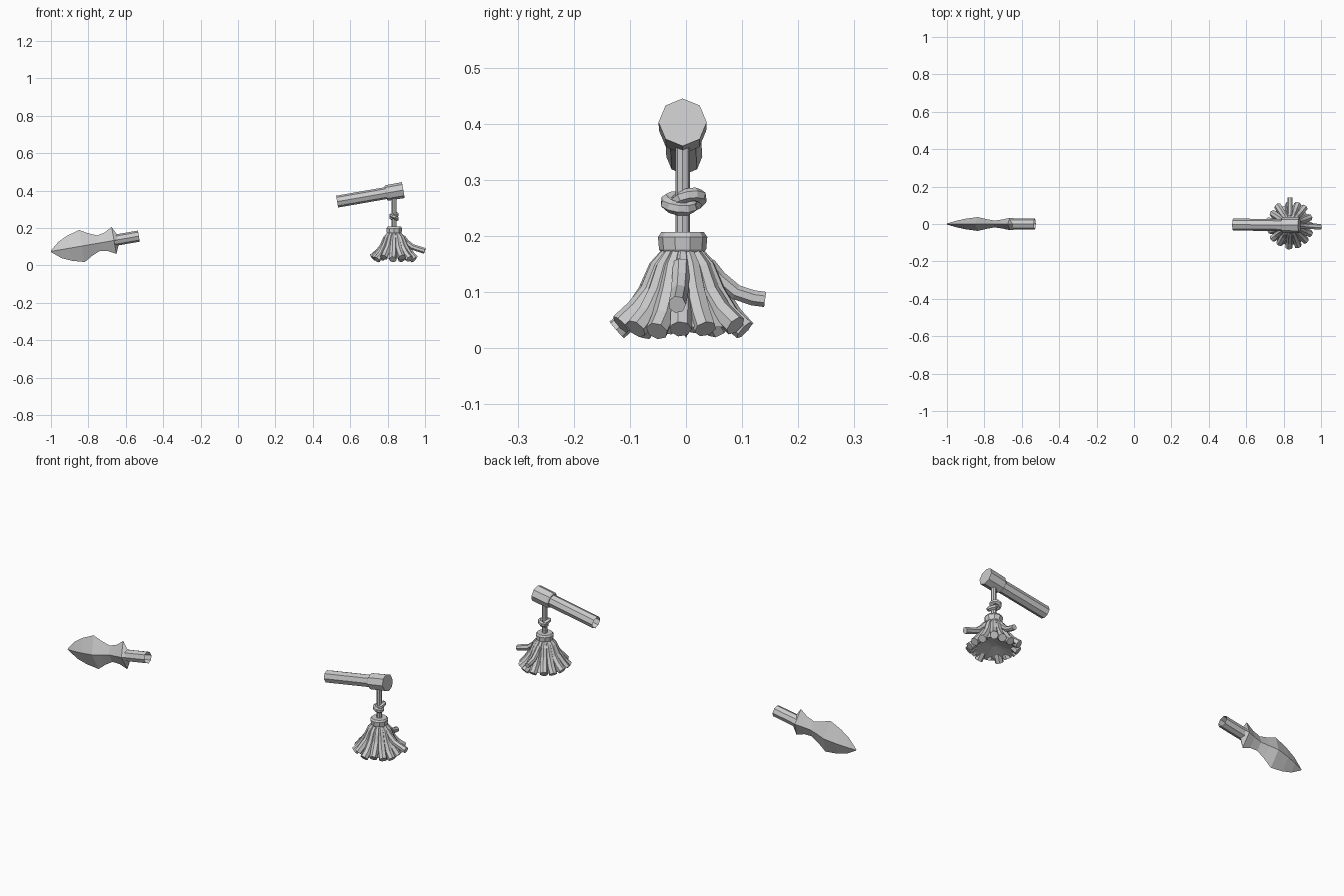
import bpy, math, random
from mathutils import Vector, Matrix

if "Cube" in bpy.data.objects:
    bpy.data.objects.remove(bpy.data.objects["Cube"])

random.seed(4)
CY = -0.006                       # centre of the model in y
SLOPE = math.radians(9.87)        # tilt of the shaft
AXIS = Vector((math.cos(SLOPE), 0, math.sin(SLOPE)))
TIP = Vector((-1, 0, 0.075))
CX = 0.835                        # tassel centre line


def on_axis(x, y=0):
    p = TIP + AXIS * ((x + 1) / AXIS.x)
    return (p.x, y, p.z)


def mesh_object(name, verts, faces):
    me = bpy.data.meshes.new(name)
    me.from_pydata(verts, [], faces)
    me.update()
    ob = bpy.data.objects.new(name, me)
    bpy.context.collection.objects.link(ob)
    return ob


def sweep(name, path, radii, sides=8, caps=(True, True), closed=False,
          ref=(0, 1, 0), flat=None, spin=0.0):
    """Sweep a polygon ring along a path; flat gives a second radius along ref."""
    pts = [Vector(p) for p in path]
    n = len(pts)
    verts, faces = [], []
    for i, p in enumerate(pts):
        if closed:
            t = pts[(i + 1) % n] - pts[i - 1]
        else:
            t = pts[min(i + 1, n - 1)] - pts[max(i - 1, 0)]
        t.normalize()
        r = Vector(ref)
        a = (r - t * r.dot(t)).normalized()
        b = t.cross(a)
        ra = flat[i] if flat else radii[i]
        for k in range(sides):
            w = 2 * math.pi * k / sides + spin
            verts.append(p + a * math.cos(w) * ra + b * math.sin(w) * radii[i])
    for i in range(n if closed else n - 1):
        j = (i + 1) % n
        for k in range(sides):
            m = (k + 1) % sides
            faces.append((i * sides + k, i * sides + m, j * sides + m, j * sides + k))
    if not closed:
        if caps[0]:
            faces.append(tuple(reversed(range(sides))))
        if caps[1]:
            faces.append(tuple(range((n - 1) * sides, n * sides)))
    return mesh_object(name, verts, faces)


# Blade: diamond section along the tilted axis (distance, half height, half thickness)
blade = [(0, .004, .003), (.05, .045, .017), (.10, .068, .028), (.168, .087, .037),
         (.215, .060, .026), (.258, .042, .018), (.30, .050, .024),
         (.342, .073, .033), (.362, .030, .031)]
sweep("blade", [TIP + AXIS * s[0] for s in blade], [s[1] for s in blade],
      4, flat=[s[2] for s in blade])

# Open-ended shaft stubs
sweep("front_shaft", [on_axis(-.67), on_axis(-.53)], [.03, .03], 8, (False, False))
sweep("rear_shaft", [on_axis(.53, -.003), on_axis(.82, CY)], [.032, .032], 8, (False, False))

# End sleeve with a small chamfer at its mouth
sweep("end_sleeve", [on_axis(x, CY) for x in (.79, .797, .884)], [.037, .042, .043], 8)

# Hanging cord
sweep("cord", [(CX, CY, .385), (CX, CY, .19)], [.013, .013], 8)


# Knot: two tilted interlocking loops
def loop(name, center, rx, ry, tilt, roll):
    rot = Matrix.Rotation(tilt, 3, 'X') @ Matrix.Rotation(roll, 3, 'Y')
    ring = []
    for i in range(10):
        a = 2 * math.pi * i / 10
        ring.append(Vector(center) + rot @ Vector((rx * math.cos(a), ry * math.sin(a), 0)))
    sweep(name, ring, [.012] * 10, 6, closed=True, ref=(0, 0, 1))


loop("knot_loop_low", (CX, CY - .006, .258), .017, .023, -.15, .6)
loop("knot_loop_high", (CX, CY + .012, .264), .017, .021, .25, -.6)

# Binding collar
collar = [(.166, .034), (.176, .042), (.198, .044), (.207, .038)]
sweep("collar", [(CX, CY, z) for z, r in collar], [r for z, r in collar], 10)

# Inner bundle behind the strands, hollow underneath
bundle = [(.06, .02), (.038, .108), (.06, .092), (.10, .068), (.15, .050), (.172, .036)]
verts, faces, N = [], [], 16
for z, r in bundle:
    for k in range(N):
        a = 2 * math.pi * k / N
        verts.append((CX + r * math.cos(a), CY + r * math.sin(a), z))
for i in range(len(bundle) - 1):
    for k in range(N):
        m = (k + 1) % N
        faces.append((i * N + k, i * N + m, (i + 1) * N + m, (i + 1) * N + k))
faces += [tuple(reversed(range(N))), tuple(range((len(bundle) - 1) * N, len(bundle) * N))]
mesh_object("tassel_bundle", verts, faces)


# Tassel strands: profile of (radius from centre, height)
def strand(name, ang, profile, radii):
    c, s = math.cos(ang), math.sin(ang)
    sweep(name, [(CX + c * r, CY + s * r, z) for r, z in profile], radii, 7, ref=(-s, c, 0))


COUNT = 15
for i in range(COUNT):
    ang = 2 * math.pi * (i + random.uniform(-.15, .15)) / COUNT
    e = random.uniform(-.007, .007)
    d = random.uniform(-.004, .012)
    strand("strand_%02d" % i, ang,
           [(.028, .170), (.045, .145), (.062, .100), (.088, .058 + d), (.117 + e, .032 + d)],
           [.011, .016, .019, .020, .020])

# Two stray strands that stick out
stray = [(.045, .150), (.065, .125), (.095, .100), (.125, .090)]
strand("stray_back", math.pi / 2, stray + [(.147, .087)], [.014] * 5)
strand("stray_right", -.06, stray + [(.164, .078)], [.016] * 5)
